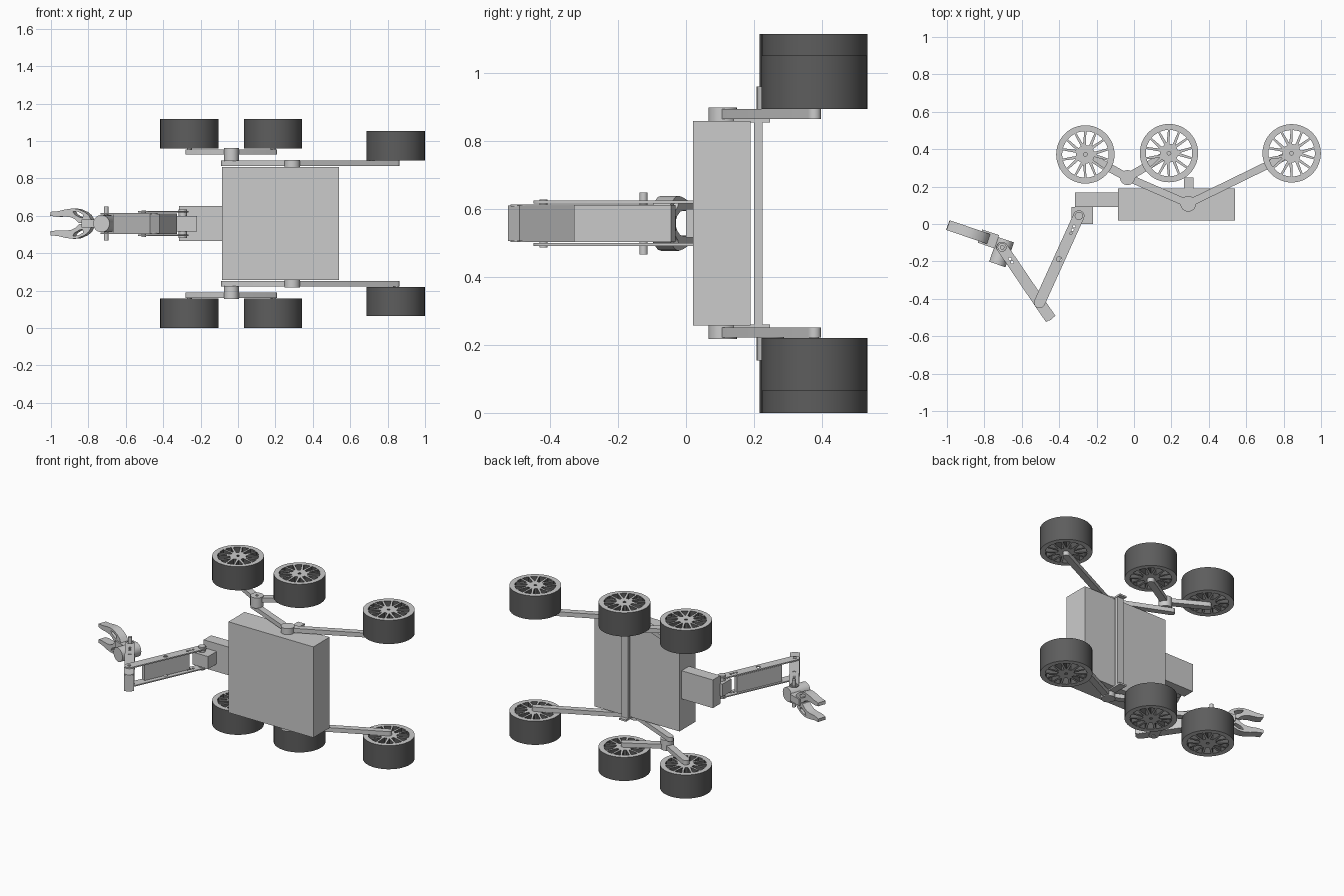
import bpy, bmesh, math
from mathutils import Vector, Matrix

if "Cube" in bpy.data.objects:
    bpy.data.objects.remove(bpy.data.objects["Cube"])

ZC = 0.5585          # mirror plane of the rover (lies on its side)
dark = bpy.data.materials.new("dark_rubber")
dark.diffuse_color = (0.11, 0.11, 0.11, 1)
dark.use_nodes = True
dark.node_tree.nodes["Principled BSDF"].inputs["Base Color"].default_value = dark.diffuse_color
grey = bpy.data.materials.new("plain_grey")
grey.diffuse_color = (0.8, 0.8, 0.8, 1)
grey.use_nodes = True
grey.node_tree.nodes["Principled BSDF"].inputs["Base Color"].default_value = grey.diffuse_color


def circle(x, y, r, n=24):
    return [(x + r * math.cos(2 * math.pi * i / n), y + r * math.sin(2 * math.pi * i / n)) for i in range(n)]


def plate(name, loops, depth, matrix, smooth=True):
    """Extrude an outline with holes, centred on local z = 0."""
    cu = bpy.data.curves.new(name, 'CURVE')
    cu.dimensions, cu.fill_mode, cu.extrude = '2D', 'BOTH', depth / 2
    for loop in loops:
        sp = cu.splines.new('POLY')
        sp.points.add(len(loop) - 1)
        for p, c in zip(sp.points, loop):
            p.co = (c[0], c[1], 0, 1)
        sp.use_cyclic_u = True
    tmp = bpy.data.objects.new(name + "_tmp", cu)
    bpy.context.collection.objects.link(tmp)
    bpy.context.view_layer.update()
    me = bpy.data.meshes.new_from_object(tmp.evaluated_get(bpy.context.evaluated_depsgraph_get()))
    bpy.data.objects.remove(tmp)
    bm = bmesh.new()
    bm.from_mesh(me)
    bmesh.ops.remove_doubles(bm, verts=bm.verts, dist=1e-5)
    bmesh.ops.recalc_face_normals(bm, faces=bm.faces)
    bm.to_mesh(me)
    bm.free()
    ob = bpy.data.objects.new(name, me)
    bpy.context.collection.objects.link(ob)
    ob.matrix_world = matrix
    if smooth:
        bpy.ops.object.select_all(action='DESELECT')
        bpy.context.view_layer.objects.active = ob
        ob.select_set(True)
        bpy.ops.object.shade_smooth_by_angle(angle=math.radians(25))
    return ob


def flat(name, loops, z0, z1):
    return plate(name, loops, abs(z1 - z0), Matrix.Translation((0, 0, (z0 + z1) / 2)))


def box(name, x0, x1, y0, y1, z0, z1):
    return flat(name, [[(x0, y0), (x1, y0), (x1, y1), (x0, y1)]], z0, z1)


def strip(pts, w, n=10):
    """Outline of a bent bar with round ends."""
    pts = [Vector(p) for p in pts]
    dirs = [(b - a).normalized() for a, b in zip(pts, pts[1:])]
    nor = [Vector((-d.y, d.x)) for d in dirs]
    left, right = [], []
    for i in range(1, len(pts) - 1):
        m = (nor[i - 1] + nor[i]).normalized()
        m = m * (w / m.dot(nor[i]))
        left.append(pts[i] + m)
        right.append(pts[i] - m)

    def cap(c, start):
        a = math.atan2(start.y, start.x)
        return [c + Vector((math.cos(a - math.pi * i / n), math.sin(a - math.pi * i / n))) * w for i in range(n + 1)]
    return left + cap(pts[-1], nor[-1]) + right[::-1] + cap(pts[0], -nor[0])


def along(a, b, t):
    return Vector(a).lerp(Vector(b), t)


def slab(name, a, b, off, half, z0, z1):
    """Straight box from a to b in plan, shifted sideways by off."""
    a, b = Vector(a), Vector(b)
    d = (b - a).normalized()
    n = Vector((-d.y, d.x))
    return flat(name, [[a + n * (off - half), b + n * (off - half), b + n * (off + half), a + n * (off + half)]], z0, z1)


# Body, neck and cross bar
box("body", -0.085, 0.54, 0.02, 0.19, 0.257, 0.86)
box("neck", -0.315, -0.085, 0.09, 0.168, 0.465, 0.652)
box("shoulder_block", -0.333, -0.22, 0.0, 0.092, 0.517, 0.6)
box("cross_bar", 0.27, 0.315, 0.2, 0.225, 0.257, 0.86)

# Wheel outline: rim, paired spokes and bolt hole
polar = lambda r, a: (r * math.cos(a), r * math.sin(a))
wheel_loops = [circle(0, 0, 0.156, 48), circle(0, 0, 0.01, 10)]
S = 7
for k in range(S):
    a, b = 2 * math.pi * k / S, 2 * math.pi * (k + 0.5) / S
    wheel_loops.append([polar(0.056, a)] + [polar(0.124, a + t) for t in (-0.18, -0.06, 0.06, 0.18)])
    wheel_loops.append([polar(0.05, b + t) for t in (0.17, -0.17)] + [polar(0.124, b + t) for t in (-0.18, -0.06, 0.06, 0.18)])

WHEELS = {"front": (-0.26, 0.372, 0.96), "middle": (0.187, 0.379, 0.96), "rear": (0.843, 0.378, 0.896)}
PIVOT = (-0.035, 0.248)

for s, side in ((1, "upper"), (-1, "lower")):
    Z = lambda z: ZC + s * (z - ZC)
    # Wheels with dark treads and their axles
    for nm, (x, y, z) in WHEELS.items():
        w = plate(f"{side}_{nm}_wheel", wheel_loops, 0.157, Matrix.Translation((x, y, Z(z + 0.0785))))
        w.data.materials.clear()
        w.data.materials.append(grey)
        w.data.materials.append(dark)
        for f in w.data.polygons:
            f.material_index = int(abs(f.normal.z) < 0.5)
        flat(f"{side}_{nm}_axle", [circle(x, y, 0.014, 16)], Z(z - 0.02), Z(z + 0.01))
    # Long rocker arm, short bogie arm and pivots
    flat(f"{side}_rocker_arm", [strip([(-0.07, 0.265), (0.29, 0.108), (0.843, 0.378)], 0.02)], Z(0.866), Z(0.895))
    flat(f"{side}_rocker_boss", [circle(0.29, 0.108, 0.042)], Z(0.858), Z(0.9))
    flat(f"{side}_bogie_arm", [strip([WHEELS["front"][:2], PIVOT, WHEELS["middle"][:2]], 0.022)], Z(0.927), Z(0.956))
    flat(f"{side}_bogie_pivot", [circle(*PIVOT, 0.04), circle(*PIVOT, 0.009, 10)], Z(0.893), Z(0.962))
    box(f"{side}_bar_end", 0.268, 0.317, 0.1, 0.248, Z(0.856), Z(0.868))

# Robot arm: two side plates per link with a box between them
SH, EL, WR, END = (-0.295, 0.043), (-0.505, -0.42), (-0.705, -0.125), (-0.452, -0.499)
for s, side in ((1, "upper"), (-1, "lower")):
    Z = lambda z: ZC + s * (z - ZC)
    holes = [circle(*along(EL, SH, t), r, 10) for t, r in
             ((0, 0.011), (1, 0.011), (0.5, 0.014), (0.8, 0.007), (0.84, 0.007), (0.88, 0.007))]
    flat(f"{side}_arm_plate", [strip([EL, SH], 0.03)] + holes, Z(0.617), Z(0.625))
    holes = [circle(*along(WR, EL, t), r, 10) for t, r in
             ((0, 0.022), (0.21, 0.008), (0.27, 0.008), (0.33, 0.008), (0.5, 0.012))]
    flat(f"{side}_forearm_plate", [strip([WR, (-0.46, -0.487)], 0.03)] + holes, Z(0.607), Z(0.614))
    flat(f"{side}_shoulder_pin", [circle(*SH, 0.022)], Z(0.6), Z(0.635))
    flat(f"{side}_elbow_pin", [circle(*EL, 0.012, 16)], Z(0.6), Z(0.629))
    flat(f"{side}_wrist_bolt", [circle(*WR, 0.012, 16)], Z(0.59), Z(0.65))
slab("arm_box", along(EL, SH, 0.2), along(EL, SH, 0.82), 0.008, 0.016, 0.504, 0.612)
slab("forearm_box", along(WR, END, 0.24), (-0.445, -0.508), 0, 0.03, 0.506, 0.611)
flat("shoulder_axle", [circle(*SH, 0.02)], 0.49, 0.627)

# Wrist motor and claw, in a frame that points along the gripper
d, w = Vector((-0.946, 0.324, 0)), Vector((0.324, 0.946, 0))
frame = Matrix((d, Vector((0, 0, 1)), w)).transposed().to_4x4()
if frame.determinant() < 0:
    frame = frame @ Matrix.Diagonal((1, 1, -1, 1))
at = lambda x, y: Matrix.Translation((x, y, ZC)) @ frame
plate("wrist_motor", [circle(0, 0, 0.046, 32)], 0.14, at(-0.708, -0.15))
claw = at(-0.705, -0.105)
plate("claw_palm", [[(0.03, -0.022), (0.125, -0.022), (0.125, 0.022), (0.03, 0.022)]], 0.075, claw)
finger = [(0.08, 0.002), (0.072, 0.014), (0.09, 0.045), (0.112, 0.062), (0.15, 0.078), (0.18, 0.081), (0.22, 0.076),
          (0.265, 0.066), (0.305, 0.063), (0.307, 0.042), (0.27, 0.036), (0.225, 0.038), (0.19, 0.034),
          (0.165, 0.022), (0.145, 0.003)]
slot = [(0.12, 0.048), (0.15, 0.064), (0.18, 0.066), (0.17, 0.05), (0.145, 0.036), (0.125, 0.03)]
for s, side in ((1, "upper"), (-1, "lower")):
    plate(f"{side}_claw_finger", [[(u, s * v) for u, v in loop] for loop in (finger, slot)], 0.055, claw)
